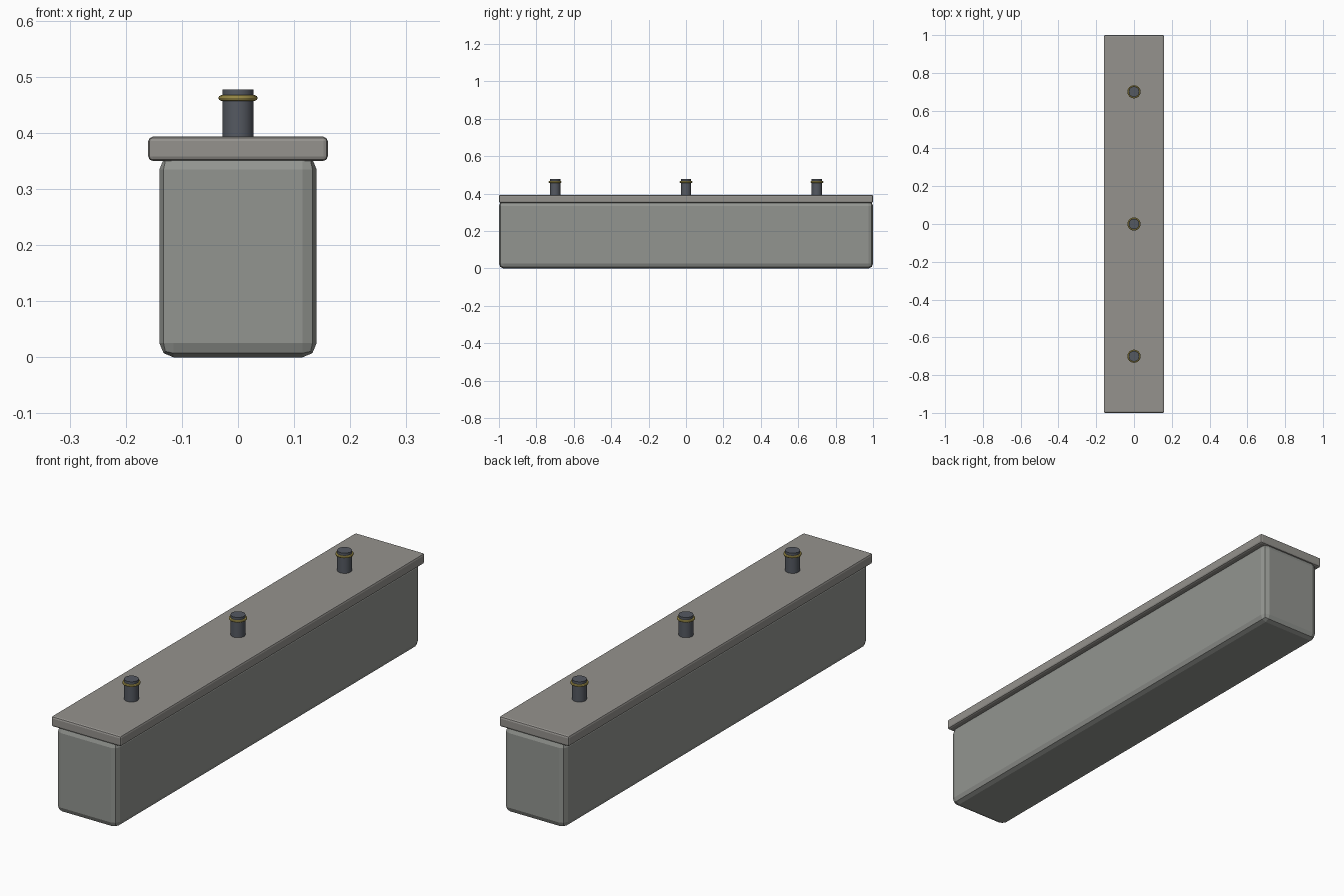
import bpy

if "Cube" in bpy.data.objects:
    bpy.data.objects.remove(bpy.data.objects["Cube"])


def colour(name, rgb):
    mat = bpy.data.materials.new(name)
    mat.diffuse_color = (*rgb, 1)
    mat.use_nodes = True
    mat.node_tree.nodes["Principled BSDF"].inputs["Base Color"].default_value = mat.diffuse_color
    return mat


def finish(name, mat):
    ob = bpy.context.object
    ob.name = name
    ob.data.materials.append(mat)
    return ob


def box(name, width, length, z0, z1, bevel, mat):
    bpy.ops.mesh.primitive_cube_add(size=1, location=(0, 0, (z0 + z1) / 2))
    ob = finish(name, mat)
    ob.scale = (width, length, z1 - z0)
    bpy.ops.object.transform_apply(location=False, rotation=False, scale=True)
    mod = ob.modifiers.new("rounded_edges", 'BEVEL')
    mod.width = bevel
    mod.segments = 2
    return ob


body_grey = colour("body_grey", (0.29, 0.30, 0.28))
lid_grey = colour("lid_grey", (0.30, 0.29, 0.27))
peg_dark = colour("peg_dark", (0.09, 0.10, 0.12))
brass = colour("brass", (0.50, 0.40, 0.10))

# Long trough and overhanging lid
box("body", 0.28, 2.0, 0.0, 0.36, 0.025, body_grey)
box("lid", 0.32, 2.0, 0.35, 0.393, 0.008, lid_grey)

# Three pegs, each with a brass ring near its top
for i, y in enumerate((-0.7, 0, 0.7), 1):
    bpy.ops.mesh.primitive_cylinder_add(vertices=20, radius=0.028, depth=0.097,
                                        location=(0, y, 0.4285))
    finish(f"peg_{i}", peg_dark)
    bpy.ops.object.shade_smooth_by_angle()
    bpy.ops.mesh.primitive_torus_add(major_radius=0.03, minor_radius=0.005,
                                     major_segments=24, minor_segments=8,
                                     location=(0, y, 0.462))
    finish(f"peg_ring_{i}", brass)
    bpy.ops.object.shade_smooth_by_angle()
